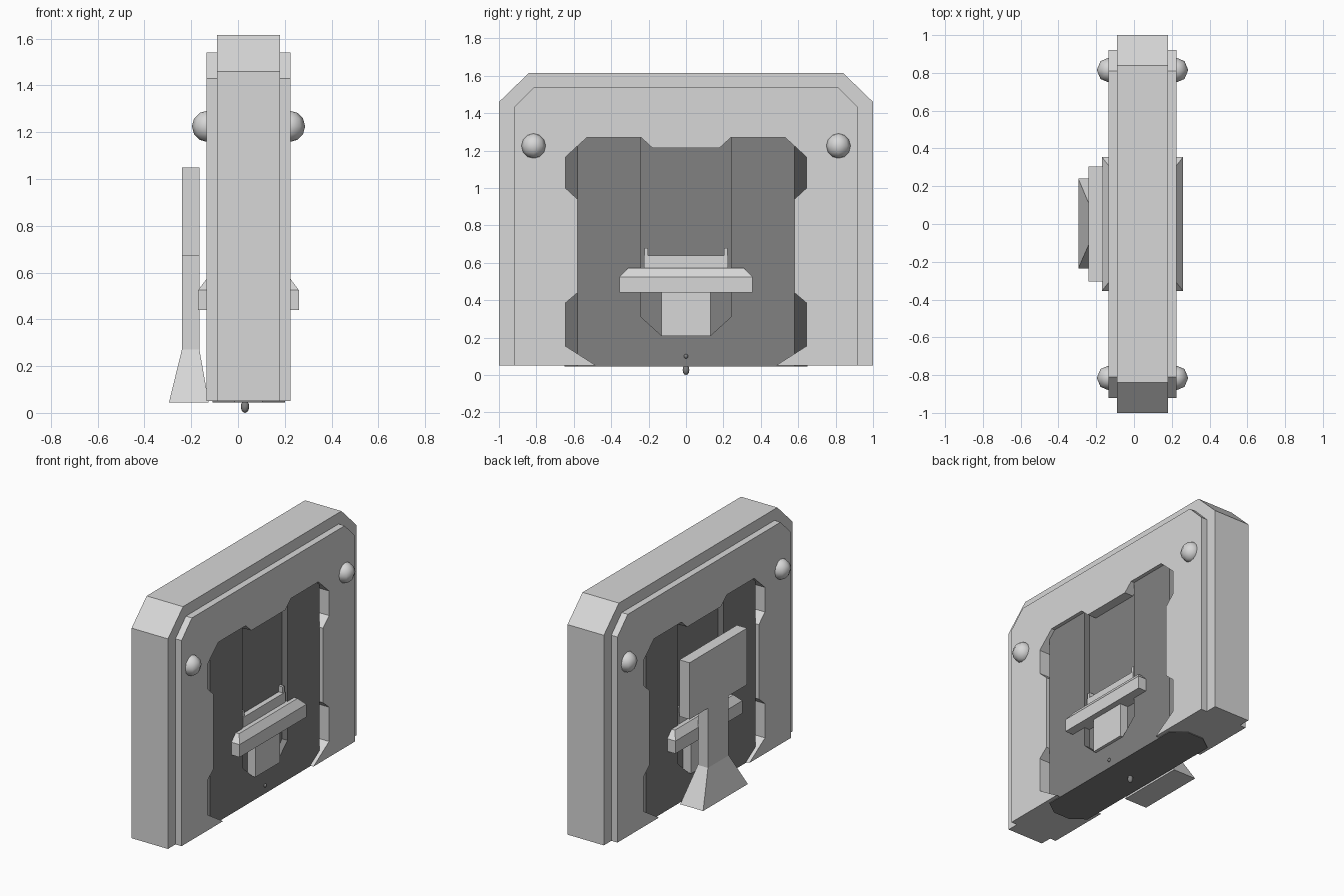
import bpy, bmesh
from mathutils import Vector

if "Cube" in bpy.data.objects:
    bpy.data.objects.remove(bpy.data.objects["Cube"])

CX = 0.045  # mid-plane of the gate thickness


def material(name, v):
    m = bpy.data.materials.new(name)
    m.diffuse_color = (v, v, v, 1)
    m.use_nodes = True
    m.node_tree.nodes["Principled BSDF"].inputs["Base Color"].default_value = m.diffuse_color
    return m


LIGHT = material("light_grey", 0.68)
DARK = material("dark_grey", 0.22)


def finish(name, bm, mat):
    bmesh.ops.recalc_face_normals(bm, faces=bm.faces)
    me = bpy.data.meshes.new(name)
    bm.to_mesh(me)
    bm.free()
    me.materials.append(mat)
    ob = bpy.data.objects.new(name, me)
    bpy.context.collection.objects.link(ob)
    return ob


def prism(name, pts, axis, lo, hi, mat):
    """Extrude a profile along x (pts are y,z) or along z (pts are x,y)."""
    bm = bmesh.new()
    place = (lambda p: (lo, p[0], p[1])) if axis == 'x' else (lambda p: (p[0], p[1], lo))
    face = bm.faces.new([bm.verts.new(place(p)) for p in pts])
    out = bmesh.ops.extrude_face_region(bm, geom=[face])
    move = Vector((hi - lo, 0, 0)) if axis == 'x' else Vector((0, 0, hi - lo))
    bmesh.ops.translate(bm, vec=move, verts=[v for v in out['geom'] if isinstance(v, bmesh.types.BMVert)])
    return finish(name, bm, mat)


def frustum(name, low, high, z0, z1, mat):
    """Block between two rectangles (x0, x1, y0, y1)."""
    bm = bmesh.new()
    for (x0, x1, y0, y1), z in ((low, z0), (high, z1)):
        for x, y in ((x0, y0), (x1, y0), (x1, y1), (x0, y1)):
            bm.verts.new((x, y, z))
    bmesh.ops.convex_hull(bm, input=bm.verts)
    bmesh.ops.dissolve_limit(bm, angle_limit=0.01, verts=bm.verts, edges=bm.edges)
    return finish(name, bm, mat)


def block(name, x0, x1, y0, y1, z0, z1, mat):
    return frustum(name, (x0, x1, y0, y1), (x0, x1, y0, y1), z0, z1, mat)


def ball(name, loc, r, mat, stretch=1.0):
    bm = bmesh.new()
    bmesh.ops.create_uvsphere(bm, u_segments=8, v_segments=6, radius=r)
    for v in bm.verts:
        v.co.z *= stretch
    bmesh.ops.translate(bm, vec=loc, verts=bm.verts)
    for f in bm.faces:
        f.smooth = True
    return finish(name, bm, mat)


def mirrored(half):
    """Complete a y,z profile given its +y half from first to last point."""
    return half + [(-y, z) for y, z in reversed(half)]


# Frame: two stacked arches sharing one notched doorway
doorway = [(0.48, 0.05), (0.645, 0.155), (0.645, 0.385), (0.58, 0.44), (0.58, 0.94),
           (0.645, 1.0), (0.645, 1.165), (0.53, 1.27), (0.24, 1.27), (0.18, 1.215)]


def arch(name, w, top, cy, cz, half_x):
    outer = mirrored([(w, 0.05), (w, cz), (cy, top)])
    inner = mirrored(doorway)
    prism(name, outer + inner[::-1], 'x', CX - half_x, CX + half_x, LIGHT)


arch("outer_frame", 1.0, 1.615, 0.84, 1.46, 0.135)
arch("inner_frame", 0.92, 1.54, 0.81, 1.43, 0.18)

# Door with tapered sides
t = 0.155
door = prism("door", [(CX + x, y) for x, y in
                      ((-t, -0.58), (-0.06, -0.65), (0.06, -0.65), (t, -0.58),
                       (t, 0.58), (0.06, 0.65), (-0.06, 0.65), (-t, 0.58))],
             'z', 0.045, 1.3, DARK)

# Vertical channel cut in both door faces
channel = mirrored([(0.13, 0.21), (0.24, 0.31), (0.24, 1.4)])
for s, side in ((1, "right"), (-1, "left")):
    a, b = sorted((CX + s * 0.115, CX + s * 0.3))
    cutter = prism("channel_cutter_" + side, channel, 'x', a, b, DARK)
    cutter.hide_render = True
    cutter.hide_viewport = True
    mod = door.modifiers.new("channel_" + side, 'BOOLEAN')
    mod.operation = 'DIFFERENCE'
    mod.solver = 'EXACT'
    mod.object = cutter

# Latch: cross bar, housing, lower block and pegs
frustum("cross_bar", (CX - 0.215, CX + 0.215, -0.355, 0.355),
        (CX - 0.215, CX + 0.215, -0.355, 0.355), 0.44, 0.525, LIGHT)
frustum("cross_bar_bevel", (CX - 0.215, CX + 0.215, -0.355, 0.355),
        (CX - 0.18, CX + 0.18, -0.31, 0.31), 0.525, 0.572, LIGHT)
block("latch_housing", CX - 0.15, CX + 0.15, -0.225, 0.225, 0.5, 0.64, LIGHT)
block("latch_block", CX - 0.175, CX + 0.175, -0.13, 0.13, 0.21, 0.45, LIGHT)
for s in (1, -1):
    block("latch_peg", CX - 0.145, CX + 0.145, s * 0.213 - 0.01, s * 0.213 + 0.01, 0.63, 0.68, LIGHT)

# Round studs on both faces, small door pins
for sx in (1, -1):
    for sy in (1, -1):
        ball("stud", (CX + sx * 0.175, sy * 0.815, 1.225), 0.067, LIGHT)
    ball("door_pin", (CX + sx * t, 0, 0.1), 0.012, DARK)
ball("bottom_pin", (0.03, 0, 0.027), 0.018, DARK, 1.5)

# Freestanding panel on a flared foot
block("panel_plate", -0.24, -0.165, -0.305, 0.305, 0.67, 1.05, LIGHT)
block("panel_stem", -0.24, -0.165, -0.11, 0.11, 0.27, 0.67, LIGHT)
frustum("panel_foot", (-0.295, -0.125, -0.235, 0.24), (-0.24, -0.165, -0.11, 0.11), 0.045, 0.27, LIGHT)
